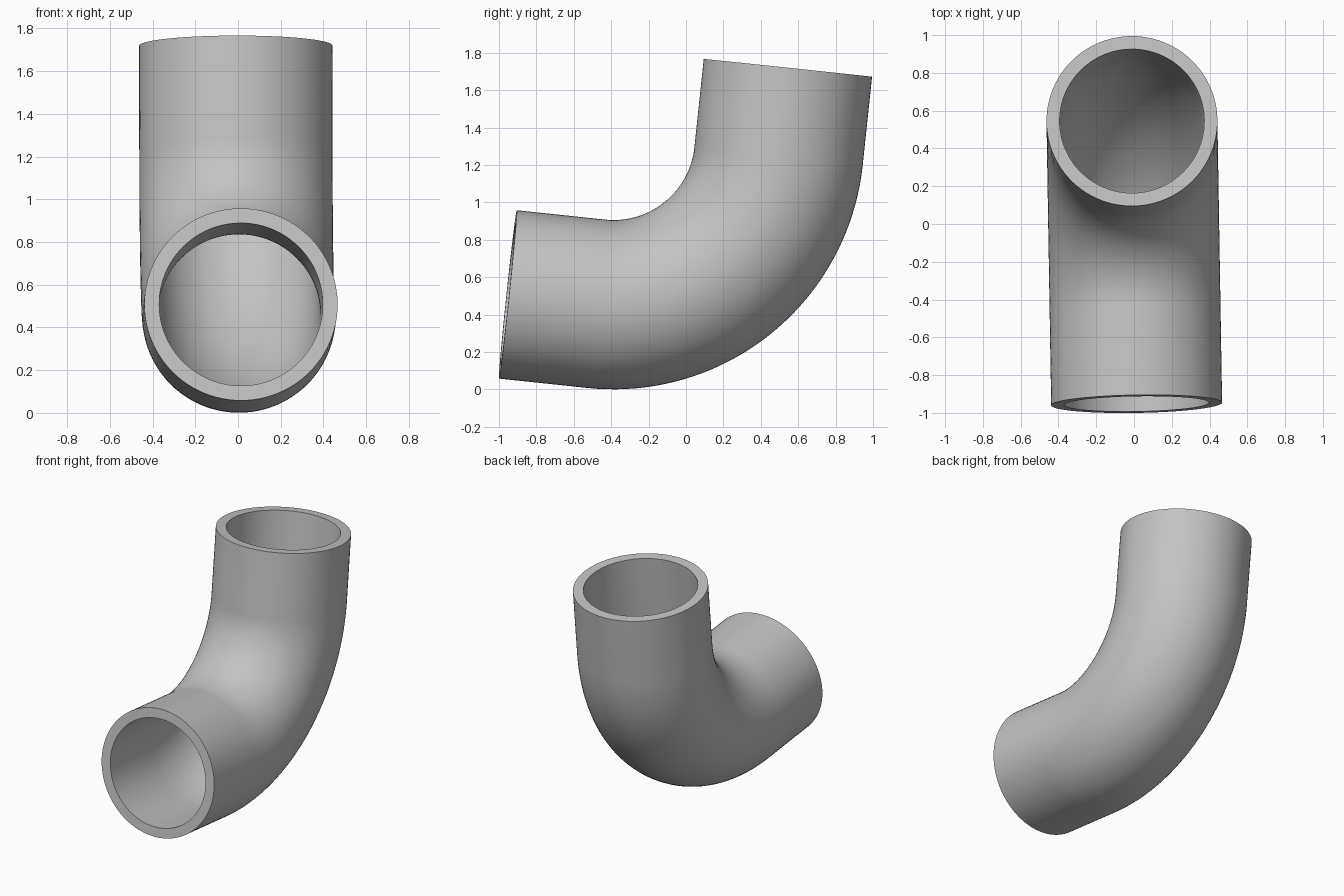
import bpy, bmesh, math
from mathutils import Vector, Matrix

# Remove the default cube
cube = bpy.data.objects.get("Cube")
if cube:
    bpy.data.objects.remove(cube, do_unlink=True)

OUTER, INNER = 0.4525, 0.383      # pipe radii
STRAIGHT, BEND = 0.475, 0.887     # straight end length and centre-line bend radius
SIDES, STEPS = 96, 40

# Plain grey material
grey = bpy.data.materials.new("plain grey")
grey.use_nodes = True
colour = (0.55, 0.55, 0.55, 1)
grey.diffuse_color = colour
grey.node_tree.nodes["Principled BSDF"].inputs["Base Color"].default_value = colour

# Centre line: straight along +y, quarter bend, straight up; each station has a direction angle
stations = [(Vector((0, 0, 0)), 0.0)]
for i in range(STEPS + 1):
    a = math.pi / 2 * i / STEPS
    stations.append((Vector((0, STRAIGHT + BEND * math.sin(a), BEND * (1 - math.cos(a)))), a))
stations.append((stations[-1][0] + Vector((0, 0, STRAIGHT)), math.pi / 2))

bm = bmesh.new()


def ring(centre, angle, radius):
    """Circle of vertices across the pipe at one station."""
    up = Vector((0, -math.sin(angle), math.cos(angle)))
    verts = []
    for k in range(SIDES):
        t = 2 * math.pi * k / SIDES
        verts.append(bm.verts.new(centre + radius * (Vector((math.cos(t), 0, 0)) + up * math.sin(t))))
    return verts


def bridge(a, b):
    for k in range(SIDES):
        n = (k + 1) % SIDES
        bm.faces.new((a[k], a[n], b[n], b[k]))


# Outer wall one way, bore back the other way, closing with the two end rims
loops = [ring(c, a, OUTER) for c, a in stations]
loops += [ring(c, a, INNER) for c, a in reversed(stations)]
for i, loop in enumerate(loops):
    bridge(loop, loops[(i + 1) % len(loops)])
bmesh.ops.recalc_face_normals(bm, faces=bm.faces)

# Tilt and turn the elbow into place
place = (Matrix.Translation((0.014, -0.9525, 0.508))
         @ Matrix.Rotation(math.radians(0.95), 4, "Z")
         @ Matrix.Rotation(math.radians(-6.03), 4, "X"))
bm.transform(place)

mesh = bpy.data.meshes.new("pipe_elbow")
bm.to_mesh(mesh)
bm.free()
mesh.materials.append(grey)
elbow = bpy.data.objects.new("pipe_elbow", mesh)
bpy.context.collection.objects.link(elbow)

# Smooth walls with crisp rims
bpy.ops.object.select_all(action="DESELECT")
elbow.select_set(True)
bpy.context.view_layer.objects.active = elbow
bpy.ops.object.shade_smooth_by_angle(angle=math.radians(35))
